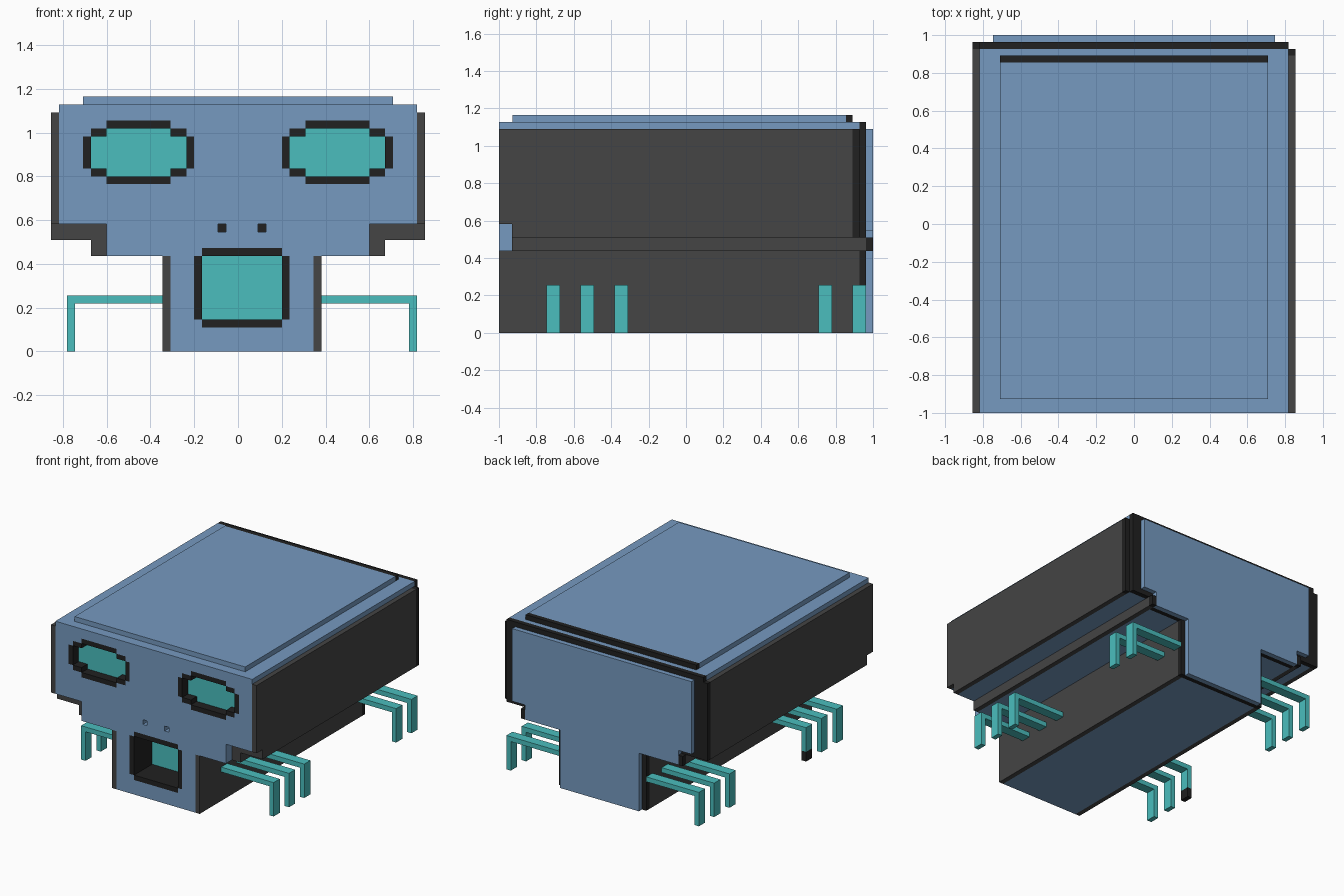
import bpy, bmesh
from mathutils import Vector

if "Cube" in bpy.data.objects:
    bpy.data.objects.remove(bpy.data.objects["Cube"], do_unlink=True)

U = 2 / 55                       # one grid unit; the model is 47 x 55 x 32 units


def P(x, y, z):
    return Vector(((x - 23.5) * U, (y - 27.5) * U, z * U))


def material(name, rgb):
    m = bpy.data.materials.new(name)
    m.use_nodes = True
    m.diffuse_color = (*rgb, 1)
    b = m.node_tree.nodes["Principled BSDF"]
    b.inputs["Base Color"].default_value = (*rgb, 1)
    b.inputs["Roughness"].default_value = 0.8
    return m


BLUE = material("steel blue", (0.180, 0.322, 0.527))
TEAL = material("teal", (0.069, 0.515, 0.515))
GRAY = material("dark gray", (0.058, 0.058, 0.058))
BLACK = material("near black", (0.015, 0.015, 0.015))


def prism(name, mat, y0, y1, *loops):
    """Extrude an x-z outline along y; further loops are holes."""
    bm = bmesh.new()
    caps = [[], []]
    for pts in loops:
        rings = [[bm.verts.new(P(x, y, z)) for x, z in pts] for y in (y0, y1)]
        n = len(pts)
        for cap, ring in zip(caps, rings):
            cap += [bm.edges.new((ring[i], ring[(i + 1) % n])) for i in range(n)]
        for i in range(n):
            k = (i + 1) % n
            bm.faces.new((rings[0][i], rings[0][k], rings[1][k], rings[1][i]))
    for cap in caps:
        bmesh.ops.triangle_fill(bm, edges=cap, use_beauty=True)
    bmesh.ops.recalc_face_normals(bm, faces=bm.faces)
    me = bpy.data.meshes.new(name)
    bm.to_mesh(me)
    bm.free()
    me.materials.append(mat)
    ob = bpy.data.objects.new(name, me)
    bpy.context.collection.objects.link(ob)
    return ob


def box(name, mat, x0, x1, y0, y1, z0, z1):
    return prism(name, mat, y0, y1, [(x0, z0), (x1, z0), (x1, z1), (x0, z1)])


def pair(name, mat, x0, x1, y0, y1, z0, z1, span=47):
    """Box on the right side and its mirror on the left."""
    box("right_" + name, mat, x0, x1, y0, y1, z0, z1)
    box("left_" + name, mat, span - x1, span - x0, y0, y1, z0, z1)


def stepped(x0, x1, z0, z1, corner):
    """Rectangle outline with stair-stepped corners."""
    a = [(x0 + u, z0 + v) for u, v in corner]
    b = [(x1 - u, z0 + v) for u, v in reversed(corner)]
    c = [(x1 - u, z1 - v) for u, v in corner]
    d = [(x0 + u, z1 - v) for u, v in reversed(corner)]
    return a + b + c + d


# Openings in the face
EYE = [(0, 2), (1, 2), (1, 1), (3, 1), (3, 0)]
eyes = {"right": (4, 18), "left": (29, 43)}
eye_loops = {s: stepped(a, b, 21, 29, EYE) for s, (a, b) in eyes.items()}
mouth = stepped(18, 30, 3, 13, [(0, 1), (1, 1), (1, 0)])
nostrils = [[(x, 15), (x + 1, 15), (x + 1, 16), (x, 16)] for x in (21, 26)]

# Face plate and blue body core
face = [(15, 0), (33, 0), (33, 12), (40, 12), (40, 16), (46, 16), (46, 31),
        (1, 31), (1, 16), (7, 16), (7, 12), (15, 12)]
core = [(15, 0), (33, 0), (33, 12), (41, 12), (41, 14), (46, 14), (46, 31),
        (1, 31), (1, 14), (6, 14), (6, 12), (15, 12)]
prism("face_plate", BLUE, 0, 2, face, mouth, *eye_loops.values(), *nostrils)
prism("throat_section", BLUE, 2, 6, core, mouth)
prism("body_core", BLUE, 6, 53, core)

# Eyes: recessed teal panes with black stepped rims
for side, (a, b) in eyes.items():
    prism(side + "_eye_pane", TEAL, 1.9, 2, eye_loops[side])
    for z0, z1 in ((22, 23), (27, 28)):
        for x in (a + 1, b - 3):
            box(side + "_eye_rim_corner", BLACK, x, x + 2, 0, 1.9, z0, z1)
    for z in (21, 28):
        box(side + "_eye_rim_bar", BLACK, a + 3, b - 3, 0, 1.9, z, z + 1)
    for x in (a, b - 1):
        box(side + "_eye_rim_side", BLACK, x, x + 1, 0, 1.9, 23, 27)

# Mouth: deep black tunnel with a teal back wall
for z in (3, 12):
    box("mouth_rim_bar", BLACK, 19, 29, 0, 6, z, z + 1)
for x in (18, 29):
    box("mouth_rim_side", BLACK, x, x + 1, 0, 6, 4, 12)
box("mouth_back", TEAL, 19, 29, 5.9, 6, 4, 12)

for loop in nostrils:
    prism("nostril_back", BLACK, 1.9, 2, loop)

# Gray side panels and the step faces behind the face plate
pair("upper_panel_front", GRAY, 0, 1, 0, 2, 16, 30)
box("right_upper_panel", GRAY, 0, 1, 2, 53, 14, 30)
box("left_upper_panel", GRAY, 46, 47, 2, 52, 14, 30)
pair("middle_panel", GRAY, 5, 6, 2, 54, 12, 14)
pair("lower_panel", GRAY, 14, 15, 0, 53, 0, 12, span=48)
pair("upper_step_face", GRAY, 0, 7, 1.95, 2, 14, 16)
pair("lower_step_face", GRAY, 5, 7, 1.95, 2, 12, 14)

# Raised roof slab with black rear edge
box("roof_slab", BLUE, 4, 43, 2, 51, 31, 32)
box("roof_slab_edge", BLACK, 4, 43, 51, 52, 31, 32)

# Black rear frame and trim
frame = [(14, 0), (34, 0), (34, 12), (41, 12), (41, 14), (46, 14), (46, 31),
         (1, 31), (1, 14), (6, 14), (6, 12), (14, 12)]
prism("rear_frame", BLACK, 53, 54, frame)
box("right_rear_trim", BLACK, 0, 1, 53, 54, 14, 30)
box("left_rear_trim", BLACK, 46, 47, 52, 53, 14, 30)
pair("rear_step_block", BLACK, 5, 6, 54, 55, 12, 14)

# Blue back plate
back = [(15, 0), (33, 0), (33, 12), (41, 12), (41, 15), (44, 15), (44, 30),
        (3, 30), (3, 15), (6, 15), (6, 12), (15, 12)]
prism("back_plate", BLUE, 54, 55, back)

# Bent legs: six on the right, five on the left
for side, starts in (("right", (7, 12, 17, 42, 47, 52)), ("left", (7, 12, 17, 47, 52))):
    for n, y in enumerate(starts, 1):
        foot = 2 if (side, y) == ("right", 17) else 0
        leg = [(2, foot), (3, foot), (3, 6), (14, 6), (14, 7), (2, 7)]
        if side == "left":
            leg = [(48 - x, z) for x, z in leg]
        prism(f"{side}_leg_{n}", TEAL, y, y + 2, leg)
        if foot:
            box("right_leg_black_tip", BLACK, 2, 3, y, y + 2, 0, foot)
